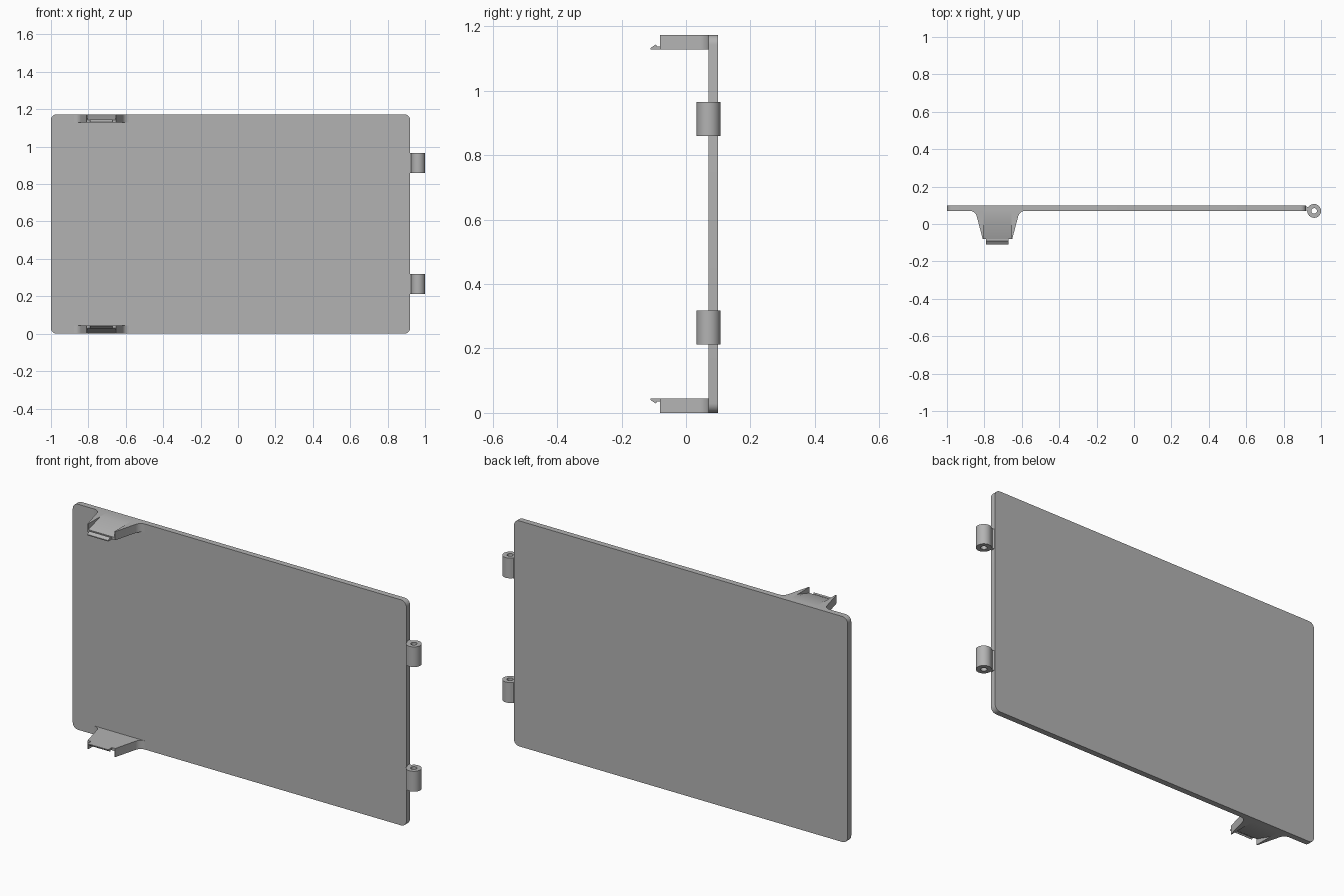
import bpy, bmesh
from math import sin, cos, pi
from mathutils import Vector

cube = bpy.data.objects.get("Cube")
if cube:
    bpy.data.objects.remove(cube, do_unlink=True)

grey = bpy.data.materials.new("plain grey")
grey.use_nodes = True
colour = (0.45, 0.45, 0.45, 1)
grey.diffuse_color = colour
grey.node_tree.nodes["Principled BSDF"].inputs["Base Color"].default_value = colour

HEIGHT = 1.173
BACK, FRONT = 0.1, 0.07


def finish(name, bm):
    """Turn a bmesh into a grey object with sharp edges kept."""
    bmesh.ops.recalc_face_normals(bm, faces=bm.faces)
    mesh = bpy.data.meshes.new(name)
    bm.to_mesh(mesh)
    bm.free()
    mesh.materials.append(grey)
    obj = bpy.data.objects.new(name, mesh)
    bpy.context.collection.objects.link(obj)
    bpy.ops.object.select_all(action='DESELECT')
    obj.select_set(True)
    bpy.context.view_layer.objects.active = obj
    bpy.ops.object.shade_smooth_by_angle(angle=pi / 6)
    return obj


def prism(bm, points, place, start, end):
    """Extrude a 2D profile; place maps (u, v, depth) to x, y, z."""
    face = bm.faces.new([bm.verts.new(place(u, v, start)) for u, v in points])
    offset = Vector(place(0, 0, end)) - Vector(place(0, 0, start))
    grown = bmesh.ops.extrude_face_region(bm, geom=[face], use_keep_orig=True)
    verts = [g for g in grown["geom"] if isinstance(g, bmesh.types.BMVert)]
    bmesh.ops.translate(bm, verts=verts, vec=offset)


def arc(cx, cy, r, a0, a1, steps=6):
    return [(cx + r * cos(a0 + (a1 - a0) * i / steps),
             cy + r * sin(a0 + (a1 - a0) * i / steps)) for i in range(steps + 1)]


# Door panel with rounded corners
r = 0.03
corners = [(0.92 - r, HEIGHT - r), (-1 + r, HEIGHT - r), (-1 + r, r), (0.92 - r, r)]
outline = []
for i, (x, z) in enumerate(corners):
    outline += arc(x, z, r, i * pi / 2, (i + 1) * pi / 2)
bm = bmesh.new()
prism(bm, outline, lambda x, z, y: (x, y, z), FRONT, BACK)
finish("door_panel", bm)

# Snap clips: sloped tongue, two flared ribs and a barbed lip
CLIP_X, HALF, DEPTH, TIP = -0.73, 0.075, 0.045, -0.08


def clip(name, height):
    bm = bmesh.new()
    tongue = [(FRONT, 0), (0.02, 0), (TIP, 0.031), (TIP, DEPTH), (FRONT, DEPTH)]
    prism(bm, tongue, lambda y, z, x: (x, y, height(z)), CLIP_X - HALF, CLIP_X + HALF)
    fillet = arc(0.147, 0.033, 0.037, pi / 2, pi * 0.92)
    rib = [(HALF, FRONT)] + fillet + [(HALF + 0.004, TIP), (HALF, TIP)]
    for side in (-1, 1):
        prism(bm, rib, lambda x, y, z: (CLIP_X + side * x, y, height(z)), 0, DEPTH)
    lip = [(TIP, 0.035), (-0.09, 0.035), (-0.094, 0.029), (-0.11, 0.04),
           (-0.11, DEPTH), (TIP, DEPTH)]
    prism(bm, lip, lambda y, z, x: (x, y, height(z)), CLIP_X - 0.06, CLIP_X + 0.06)
    finish(name, bm)


clip("bottom_clip", lambda z: z)
clip("top_clip", lambda z: HEIGHT - z)

# Hinge barrels with pin holes, and the necks joining them to the panel
HX, HY, OUTER, INNER, SIDES = 0.963, 0.07, 0.037, 0.015, 32


def hinge(name, low, high):
    bm = bmesh.new()
    rings = [[bm.verts.new((HX + rad * cos(2 * pi * i / SIDES),
                            HY + rad * sin(2 * pi * i / SIDES), z))
              for i in range(SIDES)]
             for rad, z in ((OUTER, low), (OUTER, high), (INNER, high), (INNER, low))]
    for k in range(4):
        a, b = rings[k], rings[(k + 1) % 4]
        for i in range(SIDES):
            j = (i + 1) % SIDES
            bm.faces.new((a[i], a[j], b[j], b[i]))
    neck = [(0.915, 0.073), (0.932, 0.073), (0.94, 0.095), (0.928, 0.091), (0.915, 0.097)]
    prism(bm, neck, lambda x, y, z: (x, y, z), low, high)
    finish(name, bm)


hinge("lower_hinge", 0.212, 0.318)
hinge("upper_hinge", 0.86, 0.965)
